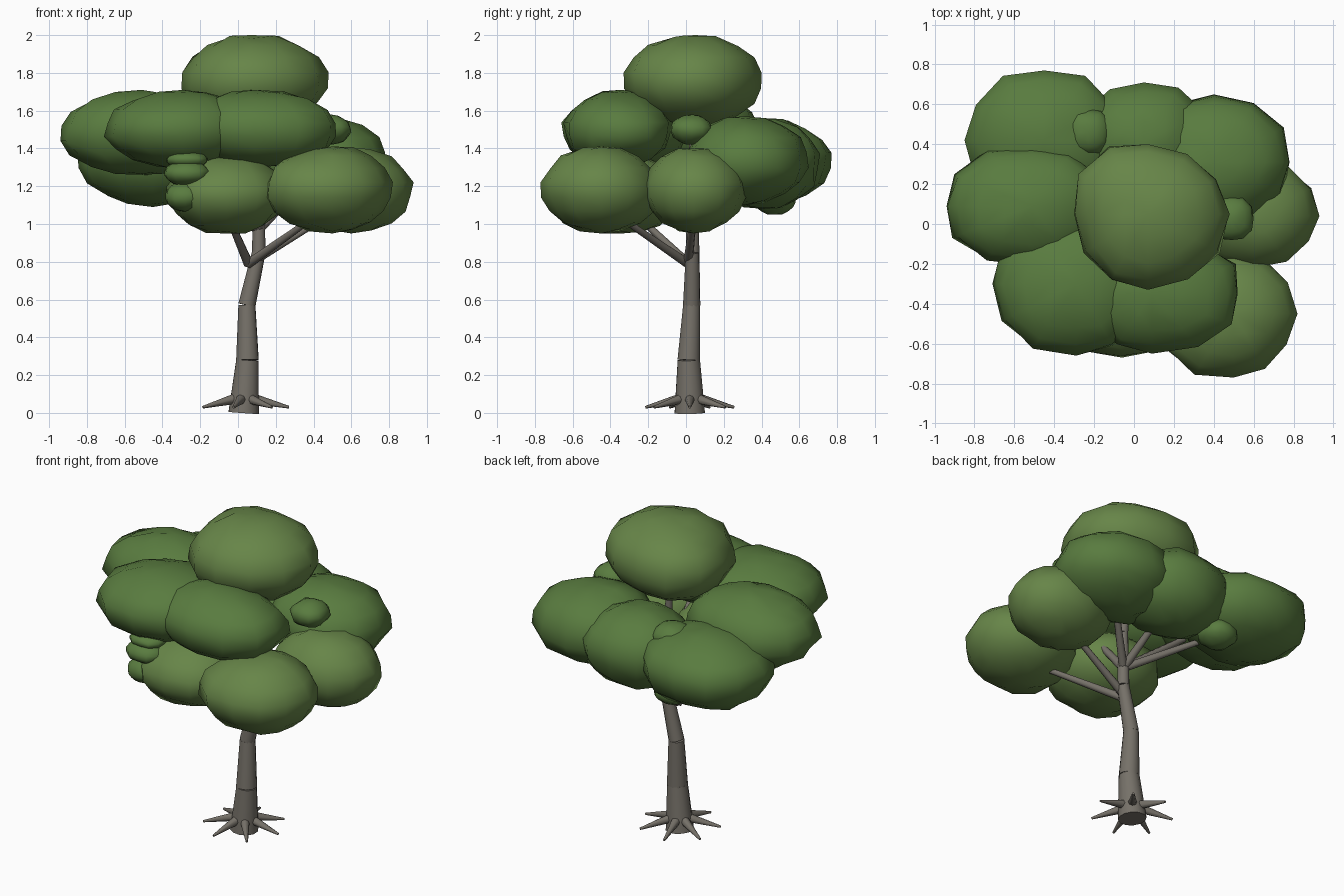
import bpy, bmesh, random
from math import sin, cos, pi, atan2
from mathutils import Vector

if "Cube" in bpy.data.objects:
    bpy.data.objects.remove(bpy.data.objects["Cube"])

random.seed(4)


def material(name, rgb):
    m = bpy.data.materials.new(name)
    m.diffuse_color = (*rgb, 1)
    m.use_nodes = True
    m.node_tree.nodes["Principled BSDF"].inputs["Base Color"].default_value = m.diffuse_color
    return m


BARK = material("bark", (0.18, 0.165, 0.14))
LIGHT = material("leaf_light", (0.135, 0.235, 0.065))
DARK = material("leaf_dark", (0.10, 0.20, 0.05))


def finish(bm, name, mat, angle):
    me = bpy.data.meshes.new(name)
    bm.to_mesh(me)
    bm.free()
    ob = bpy.data.objects.new(name, me)
    bpy.context.collection.objects.link(ob)
    me.materials.append(mat)
    bpy.ops.object.select_all(action='DESELECT')
    bpy.context.view_layer.objects.active = ob
    ob.select_set(True)
    bpy.ops.object.shade_smooth_by_angle(angle=angle)


def limb(name, a, b, r1, r2, sides=12):
    """Tapered cylinder from a to b."""
    a, b = Vector(a), Vector(b)
    d = b - a
    bm = bmesh.new()
    bmesh.ops.create_cone(bm, cap_ends=True, segments=sides,
                          radius1=r1, radius2=r2, depth=d.length)
    rot = d.to_track_quat('Z', 'Y')
    for v in bm.verts:
        v.co = rot @ v.co + (a + b) / 2
    finish(bm, name, BARK, 0.8)


def clump(name, x, y, z, mat, corners=(1.04,) * 4, noise=0.035):
    """Lumpy leaf ball. x, y, z: (low, centre, high).
    corners: bulge towards +x+y, -x+y, -x-y, +x-y."""
    bm = bmesh.new()
    bmesh.ops.create_uvsphere(bm, u_segments=12, v_segments=9, radius=1)
    for v in bm.verts:
        t = atan2(v.co.y, v.co.x) % (2 * pi)
        bulge = 1 + (corners[int(t // (pi / 2)) % 4] - 1) * sin(2 * t) ** 2
        v.co.x *= bulge
        v.co.y *= bulge
        v.co *= 1 + random.uniform(-noise, noise)
    for i, (lo, mid, hi) in enumerate((x, y, z)):
        mn = min(v.co[i] for v in bm.verts)
        mx = max(v.co[i] for v in bm.verts)
        for v in bm.verts:
            c = v.co[i]
            v.co[i] = mid + (c / mx * (hi - mid) if c > 0 else c / mn * (lo - mid))
    finish(bm, name, mat, 1.2)


# Trunk in stacked tapered sections
trunk = [((0.03, 0.02, 0.0), 0.083), ((0.05, 0.015, 0.28), 0.061),
         ((0.047, 0.03, 0.57), 0.046), ((0.11, 0.035, 0.85), 0.036),
         ((0.11, 0.035, 1.2), 0.028), ((0.08, 0.04, 1.65), 0.015)]
for i in range(len(trunk) - 1):
    (a, ra), (b, rb) = trunk[i], trunk[i + 1]
    limb(f"trunk_{i + 1}", a, b, ra, rb)

# Roots
for i in range(7):
    t = 2 * pi * i / 7
    limb(f"root_{i + 1}", (0.03 + 0.05 * cos(t), 0.02 + 0.05 * sin(t), 0.075),
         (0.03 + 0.24 * cos(t), 0.02 + 0.24 * sin(t), 0.03), 0.028, 0.007, 8)

# Branches reaching into the clumps
low, high = (0.055, 0.01, 0.79), (0.11, 0.035, 0.97)
for i, (start, end) in enumerate((
        (low, (0.48, -0.43, 1.09)), (low, (-0.09, -0.35, 1.13)),
        (low, (0.6, 0.05, 1.12)), (high, (0.43, 0.32, 1.3)),
        (high, (0.05, 0.42, 1.3)), (high, (-0.48, 0.42, 1.3)),
        (high, (-0.5, 0.09, 1.45)), (high, (-0.35, -0.3, 1.45)),
        (high, (0.16, -0.35, 1.45)))):
    limb(f"branch_{i + 1}", start, end, 0.026, 0.014, 8)

# Main leaf clumps
clump("crown_top", (-0.30, 0.07, 0.48), (-0.33, 0.05, 0.40), (1.51, 1.76, 2.0),
      LIGHT, (0.98, 1.13, 1.02, 1.0))
clump("crown_left", (-0.94, -0.51, -0.13), (-0.21, 0.09, 0.40), (1.26, 1.48, 1.71),
      DARK, (1.04, 1.06, 1.09, 1.04))
clump("crown_front_left", (-0.71, -0.29, 0.08), (-0.66, -0.30, 0.03), (1.29, 1.50, 1.71),
      DARK, (1.04, 1.04, 1.05, 1.04))
clump("crown_front", (-0.26, 0.09, 0.52), (-0.65, -0.35, -0.07), (1.30, 1.50, 1.71),
      DARK, (1.09, 1.04, 1.04, 1.1))
clump("crown_back_left", (-0.85, -0.45, -0.06), (0.10, 0.42, 0.77), (1.09, 1.34, 1.56),
      DARK, (1.05, 1.06, 1.04, 1.04))
clump("crown_back", (-0.29, 0.05, 0.38), (0.10, 0.41, 0.71), (1.08, 1.33, 1.56),
      DARK, (1.06, 1.06, 1.04, 1.04))
clump("crown_back_right", (0.06, 0.40, 0.78), (0.0, 0.31, 0.65), (1.10, 1.34, 1.57),
      DARK, (1.06, 1.06, 1.04, 1.02))
clump("crown_low_front_right", (0.14, 0.50, 0.82), (-0.77, -0.45, -0.14), (0.95, 1.18, 1.41),
      LIGHT, (1.0, 1.04, 1.13, 0.98))
clump("crown_low_right", (0.27, 0.60, 0.93), (-0.22, 0.04, 0.32), (0.95, 1.18, 1.40),
      LIGHT, (1.05, 1.04, 1.04, 1.0))
clump("crown_low_front_left", (-0.38, -0.06, 0.26), (-0.67, -0.34, -0.04), (0.95, 1.16, 1.37),
      LIGHT)

# Small leaf tufts
for i, (x, y, z, r, h) in enumerate((
        (0.49, 0.03, 1.50, 0.11, 0.08), (-0.23, 0.46, 1.47, 0.115, 0.08),
        (-0.24, 0.47, 1.13, 0.11, 0.08), (-0.28, -0.52, 1.145, 0.105, 0.08),
        (-0.27, -0.52, 1.27, 0.12, 0.07), (-0.27, -0.50, 1.34, 0.11, 0.05))):
    clump(f"tuft_{i + 1}", (x - r, x, x + r), (y - r, y, y + r),
          (z - h, z, z + h), DARK, (1.1,) * 4)
